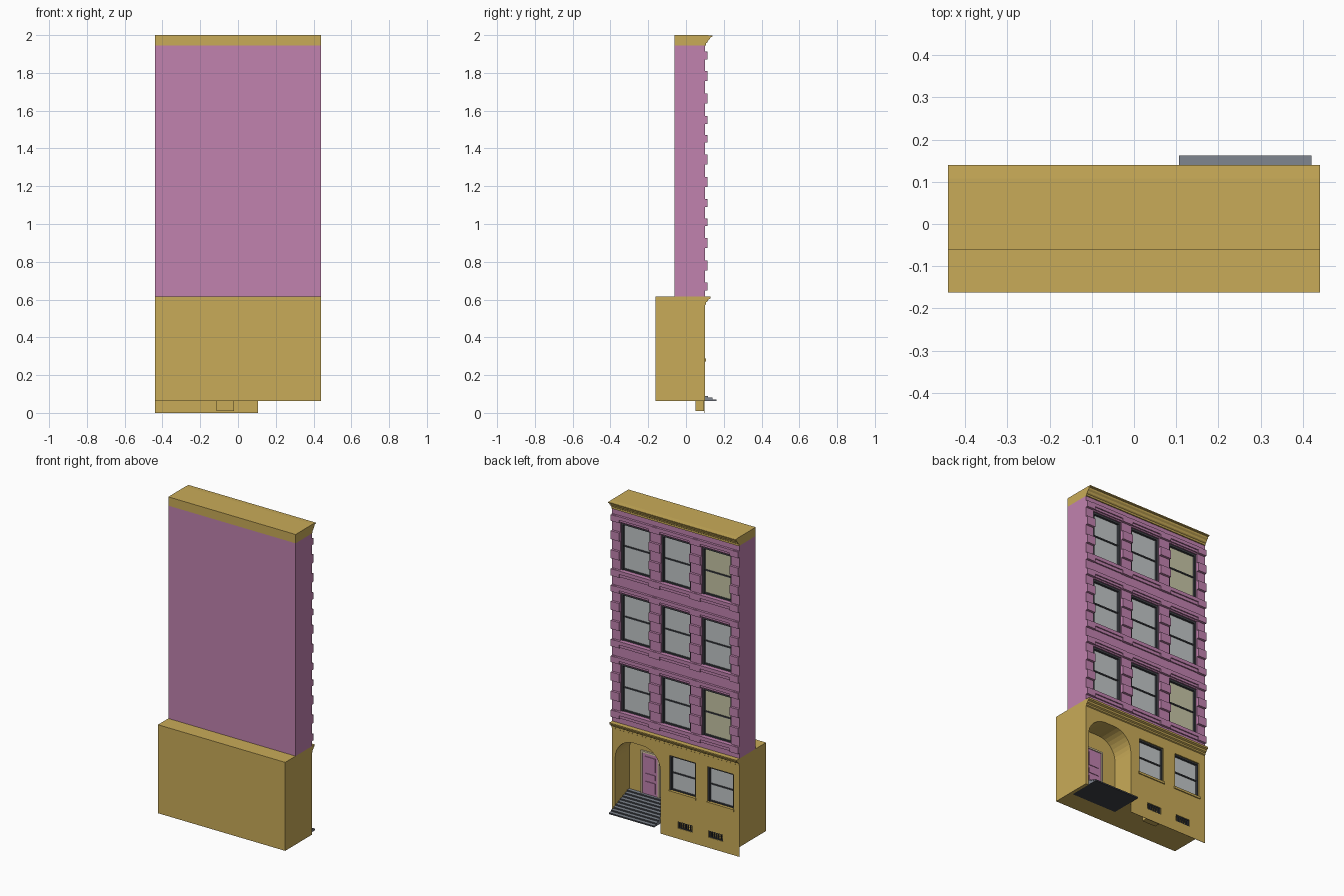
import bpy, bmesh, math
from mathutils import Vector

if "Cube" in bpy.data.objects:
    bpy.data.objects.remove(bpy.data.objects["Cube"])


def mat(name, r, g, b):
    m = bpy.data.materials.new(name)
    m.diffuse_color = [((c / 255 + 0.055) / 1.055) ** 2.4 for c in (r, g, b)] + [1]
    m.use_nodes = True
    m.node_tree.nodes["Principled BSDF"].inputs["Base Color"].default_value = m.diffuse_color
    return m


GOLD = mat("ochre stone", 201, 171, 88)
MAUVE = mat("mauve wall", 193, 130, 175)
GREY = mat("step grey", 128, 134, 144)
DARK = mat("dark frame", 62, 65, 70)
GLASS = mat("grey glass", 194, 198, 200)
BLIND = mat("cream glass", 198, 197, 166)
TRIM = mat("pale door trim", 222, 205, 170)


def finish(name, bm, *mats):
    bmesh.ops.recalc_face_normals(bm, faces=bm.faces)
    me = bpy.data.meshes.new(name)
    bm.to_mesh(me)
    bm.free()
    for m in mats:
        me.materials.append(m)
    ob = bpy.data.objects.new(name, me)
    bpy.context.collection.objects.link(ob)
    return ob


def add_box(bm, x0, x1, y0, y1, z0, z1):
    vs = bmesh.ops.create_cube(bm, size=1)["verts"]
    for v in vs:
        v.co = Vector((x0 if v.co.x < 0 else x1, y0 if v.co.y < 0 else y1, z0 if v.co.z < 0 else z1))


def boxes(name, m, items):
    bm = bmesh.new()
    for b in items:
        add_box(bm, *b)
    return finish(name, bm, m)


def add_prism(bm, pts, vec):
    f = bm.faces.new([bm.verts.new(p) for p in pts])
    new = bmesh.ops.extrude_face_region(bm, geom=[f])["geom"]
    bmesh.ops.translate(bm, verts=[v for v in new if isinstance(v, bmesh.types.BMVert)], vec=vec)


def profile(name, m, yz, x0, x1):
    bm = bmesh.new()
    add_prism(bm, [(x0, y, z) for y, z in yz], (x1 - x0, 0, 0))
    return finish(name, bm, m)


def carve(ob, cutter):
    mod = ob.modifiers.new("openings", "BOOLEAN")
    mod.operation, mod.solver, mod.object = "DIFFERENCE", "EXACT", cutter
    bpy.context.view_layer.objects.active = ob
    bpy.ops.object.modifier_apply(modifier=mod.name)
    bpy.data.objects.remove(cutter)


def window(name, x, w, z0, z1, glass, fw):
    # dark sash frame around a single pane, with a meeting rail
    a, b, mid = x - w / 2, x + w / 2, (z0 + z1) / 2
    boxes(name + "_pane", glass, [(a, b, 0.068, 0.078, z0, z1)])
    boxes(name + "_frame", DARK, [
        (a, a + fw, 0.069, 0.092, z0, z1), (b - fw, b, 0.069, 0.092, z0, z1),
        (a + fw, b - fw, 0.069, 0.088, z0, z0 + 0.008), (a + fw, b - fw, 0.069, 0.092, z1 - fw, z1),
        (a + fw, b - fw, 0.069, 0.084, mid - 0.004, mid + 0.004)])


W, F = 0.44, 0.10            # half width, facade plane
ROWS = (0.69, 1.132, 1.573)  # upper sill heights
COLS = (-0.28, 0, 0.28)
OW, OH = 0.205, 0.295        # upper opening size

# upper storeys with recessed windows
upper = boxes("upper_wall", MAUVE, [(-W, W, -0.06, F, 0.615, 1.945)])
carve(upper, boxes("cutter", MAUVE, [(x - OW / 2, x + OW / 2, 0.07, 0.2, z, z + OH) for x in COLS for z in ROWS]))
for r, z in enumerate(ROWS):
    for c, x in enumerate(COLS):
        window(f"upper_window_{r}_{c}", x, OW, z, z + OH, BLIND if c == 0 and r != 1 else GLASS, 0.012)

# sills, lintels and pier blocks
stone = []
piers = [(-W, -0.3825), (-0.1775, -0.1025), (0.1025, 0.1775), (0.3825, W)]
for z in ROWS:
    stone.append((-W, W, 0.098, 0.108, z - 0.041, z))
    stone.append((-W, W, 0.098, 0.108, z + OH + 0.008, z + OH + 0.044))
    for x in COLS:
        stone.append((x - 0.125, x + 0.125, 0.098, 0.115, z - 0.022, z))
        stone.append((x - 0.125, x + 0.125, 0.098, 0.115, z + OH + 0.022, z + OH + 0.044))
    for a, b in piers:
        stone.append((a, b, 0.098, 0.115, z - 0.043, z - 0.001))
        stone.append((a, b, 0.098, 0.115, z + OH + 0.004, z + OH + 0.042))
        for h in (0.065, 0.184):
            stone.append((a, b, 0.098, 0.115, z + h, z + h + 0.053))
boxes("stone_dressings", MAUVE, stone)

# roof block and the two cornices
boxes("roof_block", GOLD, [(-W, W, -0.06, F, 1.945, 2.0)])
profile("roof_cornice", GOLD, [(0.098, 1.945), (0.107, 1.945), (0.107, 1.957), (0.114, 1.962), (0.118, 1.972),
                               (0.127, 1.98), (0.13, 1.99), (0.14, 1.992), (0.14, 1.998), (0.108, 2.0), (0.098, 2.0)], -W, W)
profile("storey_cornice", GOLD, [(0.098, 0.57), (0.106, 0.575), (0.106, 0.585), (0.114, 0.59), (0.118, 0.6),
                                 (0.128, 0.605), (0.13, 0.615), (0.098, 0.615)], -W, W)

# ground storey: arched porch, two windows, two vents
lower = boxes("ground_storey", GOLD, [(-W, W, -0.1625, F, 0.062, 0.615)])
bm = bmesh.new()
px0, px1, top, rad = 0.107, 0.42, 0.515, 0.125
arch = [(px1, -0.1, -0.1), (px0, -0.1, -0.1)]
for cx, start in ((px0 + rad, 180), (px1 - rad, 90)):
    for i in range(9):
        t = math.radians(start - i * 90 / 8)
        arch.append((cx + rad * math.cos(t), -0.1, top - rad + rad * math.sin(t)))
add_prism(bm, [(x, -0.04, z) for x, _, z in arch], (0, 0.3, 0))
GWIN, VENTS = (-0.045, -0.308), (-0.065, -0.276)
for x in GWIN:
    add_box(bm, x - 0.09, x + 0.09, 0.07, 0.2, 0.285, 0.505)
for x in VENTS:
    add_box(bm, x - 0.05, x + 0.05, 0.055, 0.2, 0.066, 0.108)
carve(lower, finish("cutter", bm, GOLD))
for i, x in enumerate(GWIN):
    window(f"ground_window_{i}", x, 0.18, 0.285, 0.505, GLASS, 0.009)
    boxes(f"ground_sill_{i}", GOLD, [(x - 0.095, x + 0.095, 0.08, 0.106, 0.273, 0.287)])
for i, x in enumerate(VENTS):
    bars = [(x - 0.05 + 0.0157 * k, x - 0.05 + 0.0157 * k + 0.006, 0.088, 0.096, 0.066, 0.108) for k in range(7)]
    bars += [(x - 0.05, x + 0.05, 0.088, 0.097, z, z + 0.004) for z in (0.066, 0.104)]
    boxes(f"vent_grille_{i}", DARK, bars)

# thin facade skirt and light well below the floor
boxes("facade_skirt", GOLD, [(-W, px0, 0.098, F, 0, 0.062)])
boxes("light_well", GOLD, [(-0.115, -0.02, 0.05, 0.095, 0.01, 0.063)])

# stairs rising into the porch, dark underneath
n, y0, z0, run, rise = 9, 0.1625, 0.062, 0.0225, 0.0092
pts = [(-0.0405, z0), (y0, z0)]
for i in range(n):
    pts += [(y0 - i * run, z0 + (i + 1) * rise), (y0 - (i + 1) * run, z0 + (i + 1) * rise)]
pts[-1] = (-0.0405, pts[-1][1])
stairs = profile("entrance_stairs", GREY, pts, px0, px1)
stairs.data.materials.append(DARK)
for p in stairs.data.polygons:
    p.material_index = 1 if p.normal.z < -0.5 or p.normal.y > 0.5 else 0

# door with trim and raised panels
dx0, dx1, dz0, dz1 = 0.215, 0.325, 0.14, 0.4
boxes("door", MAUVE, [(dx0, dx1, -0.041, -0.034, dz0, dz1)])
boxes("door_trim", TRIM, [(dx0 - 0.01, dx0, -0.041, -0.028, dz0, dz1 + 0.01),
                          (dx1, dx1 + 0.01, -0.041, -0.028, dz0, dz1 + 0.01),
                          (dx0, dx1, -0.041, -0.028, dz1, dz1 + 0.01)])
boxes("door_panels", MAUVE, [(dx0 + 0.02, dx1 - 0.02, -0.036, -0.03, a, b)
                             for a, b in ((0.16, 0.225), (0.245, 0.275), (0.295, 0.38))])
